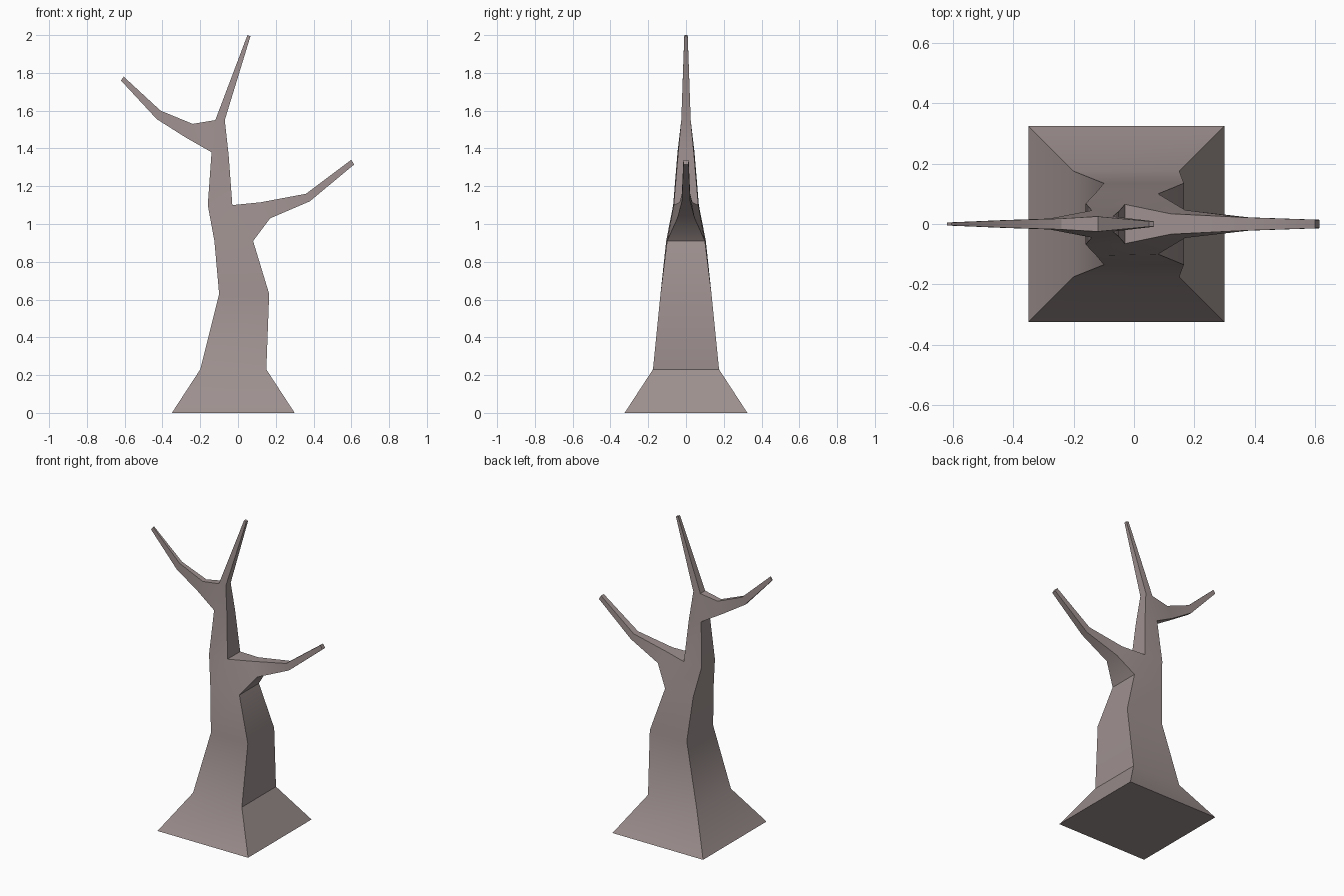
import bpy
import bmesh
import math

cube = bpy.data.objects.get("Cube")
if cube:
    bpy.data.objects.remove(cube, do_unlink=True)

bark = bpy.data.materials.new("grey_brown_bark")
bark.use_nodes = True
colour = (0.34, 0.28, 0.275, 1)
bark.diffuse_color = colour
bark.node_tree.nodes["Principled BSDF"].inputs["Base Color"].default_value = colour

# Each section has two corners (x, z, half depth): first side, second side
fork_low = ((-0.14, 1.38, 0.045), (-0.05, 1.37, 0.042))
fork_top = ((-0.12, 1.55, 0.025), (-0.07, 1.55, 0.025))
limb_low = ((-0.125, 0.91, 0.105), (0.08, 0.91, 0.10))
limb_top = ((-0.16, 1.10, 0.068), (-0.03, 1.10, 0.065))

trunk = [
    ((-0.35, 0, 0.325), (0.30, 0, 0.325)),
    ((-0.20, 0.23, 0.175), (0.15, 0.23, 0.175)),
    ((-0.10, 0.63, 0.135), (0.165, 0.63, 0.135)),
    limb_low, limb_top, fork_low, fork_top,
    ((0.05, 2.0, 0.009), (0.066, 1.994, 0.009)),
]
right_hand_limb = [
    (fork_low[0], fork_top[0]),
    ((-0.28, 1.46, 0.018), (-0.24, 1.53, 0.018)),
    ((-0.43, 1.555, 0.013), (-0.41, 1.60, 0.013)),
    ((-0.62, 1.76, 0.005), (-0.605, 1.78, 0.005)),
]
left_hand_limb = [
    (limb_top[1], limb_low[1]),
    ((0.12, 1.115, 0.034), (0.17, 1.03, 0.046)),
    ((0.36, 1.16, 0.022), (0.38, 1.12, 0.022)),
    ((0.60, 1.34, 0.014), (0.615, 1.315, 0.014)),
]

bm = bmesh.new()
corners = {}


def corner(point, side):
    """Shared vertex on the front (-1) or back (1) of the tree."""
    key = (point, side)
    if key not in corners:
        x, z, depth = point
        corners[key] = bm.verts.new((x, side * depth, z))
    return corners[key]


def ring(section):
    a, b = section
    return [corner(a, -1), corner(b, -1), corner(b, 1), corner(a, 1)]


def limb(sections, openings=(), cap_start=False):
    """Skin four-sided sections, leaving openings where limbs join."""
    rings = [ring(s) for s in sections]
    for i, (low, high) in enumerate(zip(rings, rings[1:])):
        for k in range(4):
            if (i, k) not in openings:
                n = (k + 1) % 4
                bm.faces.new((low[k], low[n], high[n], high[k]))
    bm.faces.new(rings[-1])
    if cap_start:
        bm.faces.new(rings[0][::-1])


limb(trunk, openings={(3, 1), (5, 3)}, cap_start=True)
limb(right_hand_limb)
limb(left_hand_limb)
bmesh.ops.recalc_face_normals(bm, faces=bm.faces)

mesh = bpy.data.meshes.new("bare_tree")
bm.to_mesh(mesh)
bm.free()
mesh.materials.append(bark)
tree = bpy.data.objects.new("bare_tree", mesh)
bpy.context.collection.objects.link(tree)

# Soft bark planes with crisp corners
bpy.ops.object.select_all(action="DESELECT")
tree.select_set(True)
bpy.context.view_layer.objects.active = tree
bpy.ops.object.shade_smooth_by_angle(angle=math.radians(30))
